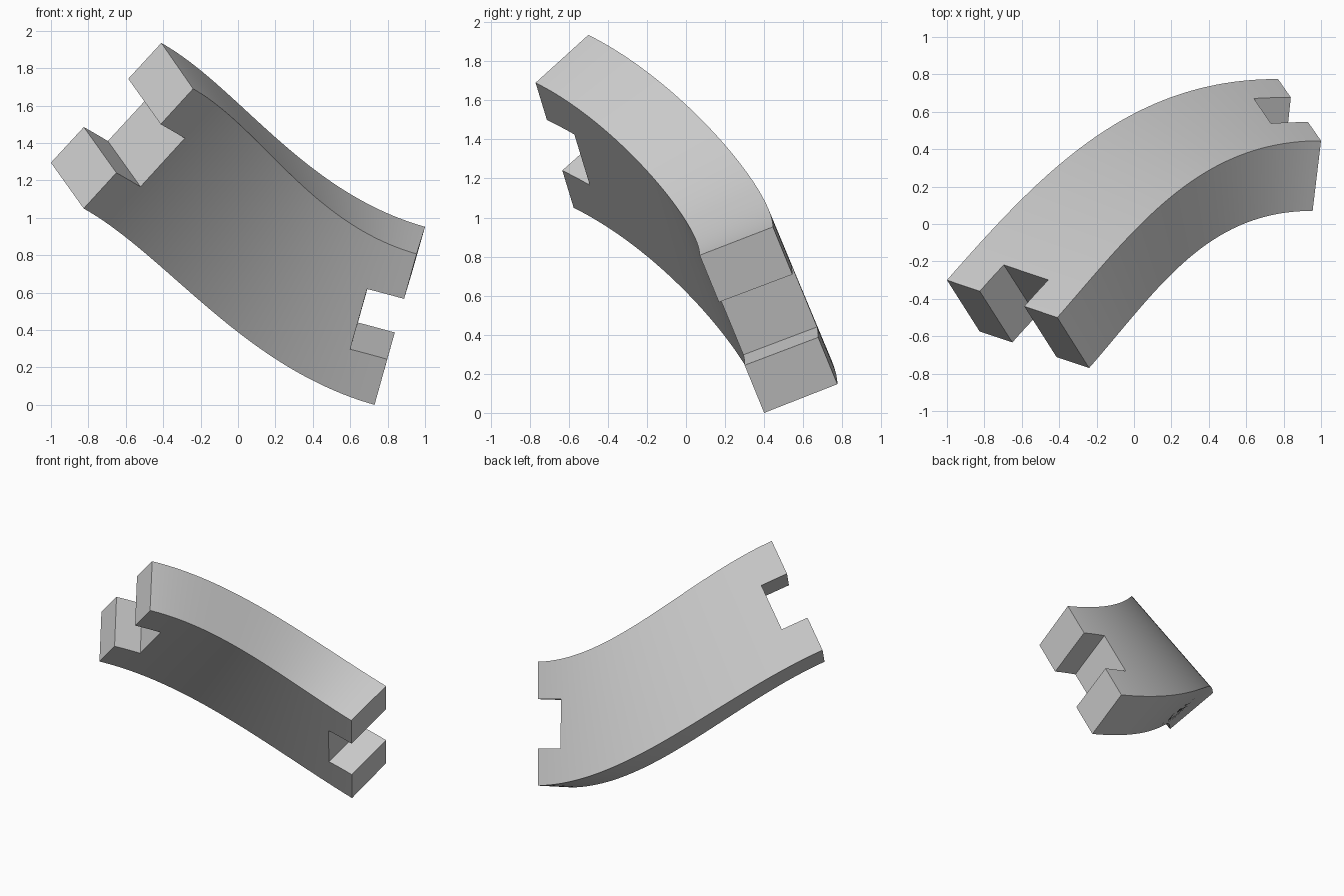
import bpy, bmesh, math
from mathutils import Vector, Matrix

if "Cube" in bpy.data.objects:
    bpy.data.objects.remove(bpy.data.objects["Cube"])

SEGMENTS, ACROSS = 48, 6

# End sections: inner top, inner bottom, outer bottom, outer top
high_end = [Vector(p) for p in ((-.24, -.77, 1.69), (-.825, -.575, 1.05),
                                (-1, -.30, 1.295), (-.41, -.50, 1.935))]
low_end = [Vector(p) for p in ((.955, .07, .807), (.73, .40, 0),
                               (.77, .775, .147), (1, .445, .952))]


def end_frame(c):
    """Width, thickness and lengthwise (high to low) directions of an end."""
    w = (c[1] - c[0] + c[2] - c[3]).normalized()
    r = (c[3] - c[0] + c[2] - c[1]).normalized()
    t = w.cross(r).normalized()
    return w, t.cross(w), t


def edge_point(a, b, ta, tb, u):
    """Smooth curve from a to b leaving each end squarely."""
    m = (b - a).length * 1.04
    return (a * (2*u**3 - 3*u*u + 1) + ta * m * (u**3 - 2*u*u + u)
            + b * (3*u*u - 2*u**3) + tb * m * (u**3 - u*u))


grey = bpy.data.materials.new("plain_grey")
grey.use_nodes = True
colour = (.6, .6, .6, 1)
grey.diffuse_color = colour
grey.node_tree.nodes["Principled BSDF"].inputs["Base Color"].default_value = colour


def make_object(name, bm):
    bmesh.ops.recalc_face_normals(bm, faces=bm.faces)
    mesh = bpy.data.meshes.new(name)
    bm.to_mesh(mesh)
    bm.free()
    mesh.materials.append(grey)
    obj = bpy.data.objects.new(name, mesh)
    bpy.context.collection.objects.link(obj)
    return obj


# Curved, twisting bar lofted between the two ends
ta, tb = end_frame(high_end)[2], end_frame(low_end)[2]
bm = bmesh.new()
rings = []
for s in range(SEGMENTS + 1):
    c = [edge_point(a, b, ta, tb, s / SEGMENTS) for a, b in zip(high_end, low_end)]
    ring = [c[0].lerp(c[1], i / ACROSS) for i in range(ACROSS + 1)]
    ring += [c[2].lerp(c[3], i / ACROSS) for i in range(ACROSS + 1)]
    rings.append([bm.verts.new(p) for p in ring])
for a, b in zip(rings, rings[1:]):
    for i in range(len(a)):
        j = (i + 1) % len(a)
        bm.faces.new((a[i], a[j], b[j], b[i]))
bm.faces.new(rings[0])
bm.faces.new(rings[-1])
bar = make_object("curved_bar", bm)
bpy.context.view_layer.objects.active = bar
bar.select_set(True)

# Square notch in the middle of each end
for name, corners in (("high_notch", high_end), ("low_notch", low_end)):
    w, r, t = end_frame(corners)
    centre = sum(corners, Vector()) / 4
    place = Matrix((w, r, t)).transposed().to_4x4()
    place.translation = centre
    bm = bmesh.new()
    bmesh.ops.create_cube(bm, size=1, matrix=place @ Matrix.Diagonal((.36, .9, .41, 1)))
    cutter = make_object(name, bm)
    cutter.hide_render = True
    cut = bar.modifiers.new(name, "BOOLEAN")
    cut.operation, cut.solver, cut.object = "DIFFERENCE", "EXACT", cutter
    bpy.ops.object.modifier_apply(modifier=name)
    bpy.data.objects.remove(cutter)

bpy.ops.object.shade_smooth_by_angle(angle=math.radians(30))
